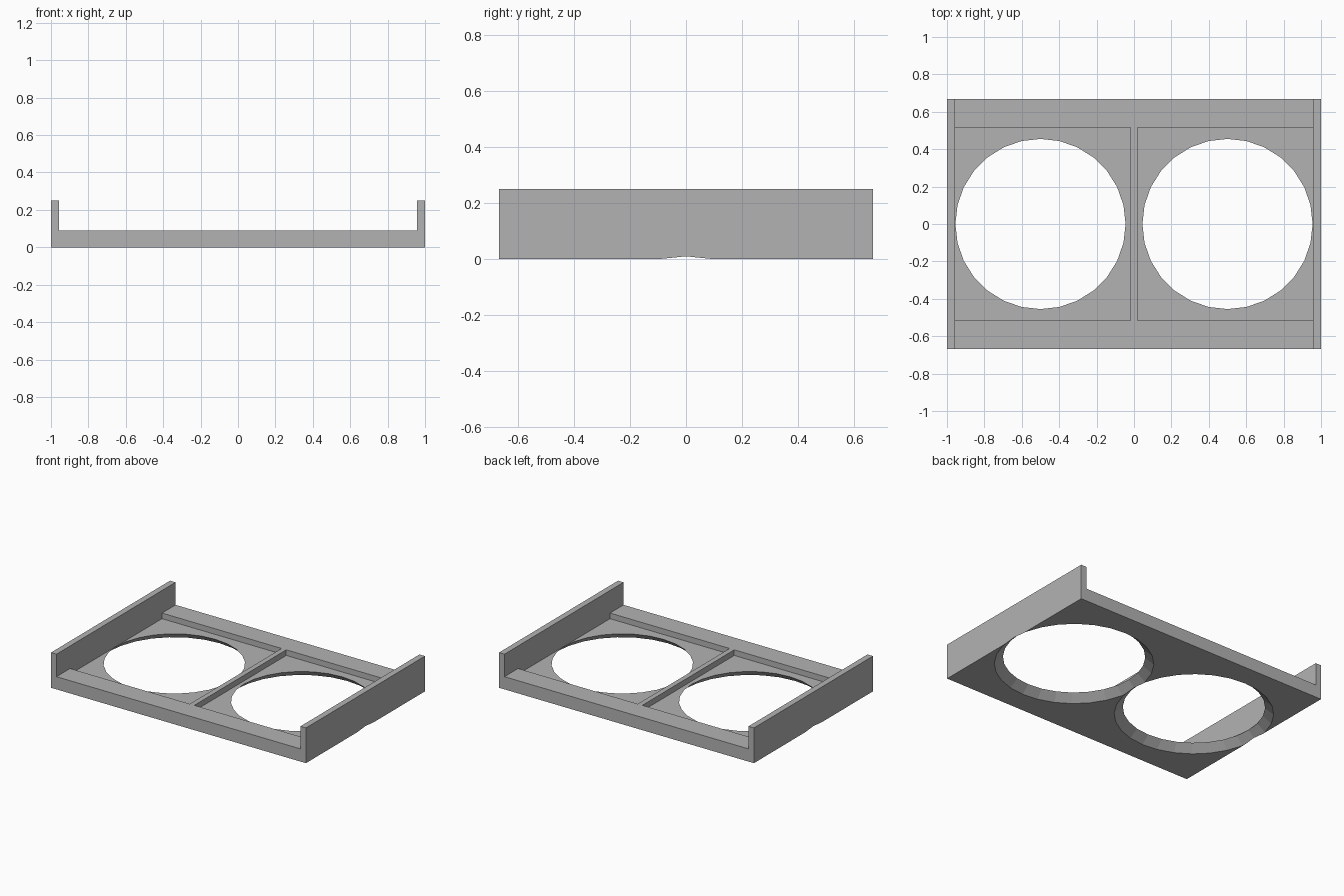
import bpy, bmesh
from mathutils import Matrix, Vector

cube = bpy.data.objects.get("Cube")
if cube:
    bpy.data.objects.remove(cube, do_unlink=True)

HALF_X, HALF_Y = 1.0, 0.667
RIM_Z, WALL_Z, FLOOR_Z = 0.09, 0.25, 0.05
INNER_X, POCKET_Y, RIB_X = 0.957, 0.515, 0.018
HOLE_X, HOLE_R, FLARE_R, SIDES = 0.5, 0.455, 0.51, 28

grey = bpy.data.materials.new("light grey")
grey.use_nodes = True
colour = (0.45, 0.45, 0.45, 1)
grey.diffuse_color = colour
grey.node_tree.nodes["Principled BSDF"].inputs["Base Color"].default_value = colour


def add_object(name, bm):
    bmesh.ops.recalc_face_normals(bm, faces=bm.faces)
    mesh = bpy.data.meshes.new(name)
    bm.to_mesh(mesh)
    bm.free()
    mesh.materials.append(grey)
    obj = bpy.data.objects.new(name, mesh)
    bpy.context.collection.objects.link(obj)
    return obj


def cut(target, cutter):
    """Subtract the cutter from the target, then discard it."""
    mod = target.modifiers.new("cut", 'BOOLEAN')
    mod.operation, mod.solver, mod.object = 'DIFFERENCE', 'EXACT', cutter
    bpy.context.view_layer.objects.active = target
    bpy.ops.object.modifier_apply(modifier=mod.name)
    bpy.data.objects.remove(cutter, do_unlink=True)


# Tray: U-shaped profile swept from front to back
right = [(HALF_X, 0), (HALF_X, WALL_Z), (INNER_X, WALL_Z), (INNER_X, RIM_Z)]
profile = right + [(-x, z) for x, z in reversed(right)]
bm = bmesh.new()
face = bm.faces.new([bm.verts.new((x, -HALF_Y, z)) for x, z in profile])
swept = bmesh.ops.extrude_face_region(bm, geom=[face])["geom"]
bmesh.ops.translate(bm, vec=(0, 2 * HALF_Y, 0),
                    verts=[v for v in swept if isinstance(v, bmesh.types.BMVert)])
tray = add_object("tray", bm)

for side in (-1, 1):
    # Recessed pocket beside the centre rib
    bm = bmesh.new()
    size = Vector((INNER_X - RIB_X, 2 * POCKET_Y, 0.1))
    centre = Vector((side * (INNER_X + RIB_X) / 2, 0, FLOOR_Z + size.z / 2))
    bmesh.ops.create_cube(bm, size=1, matrix=Matrix.Translation(centre) @ Matrix.Diagonal(size.to_4d()))
    cut(tray, add_object("pocket_cutter", bm))

    # Round opening that flares towards the underside
    bm = bmesh.new()
    slope = (FLARE_R - HOLE_R) / FLOOR_Z
    margin = 0.02
    bmesh.ops.create_cone(bm, cap_ends=True, segments=SIDES,
                          radius1=FLARE_R + slope * margin, radius2=HOLE_R - slope * margin,
                          depth=FLOOR_Z + 2 * margin,
                          matrix=Matrix.Translation((side * HOLE_X, 0, FLOOR_Z / 2)))
    cut(tray, add_object("opening_cutter", bm))
